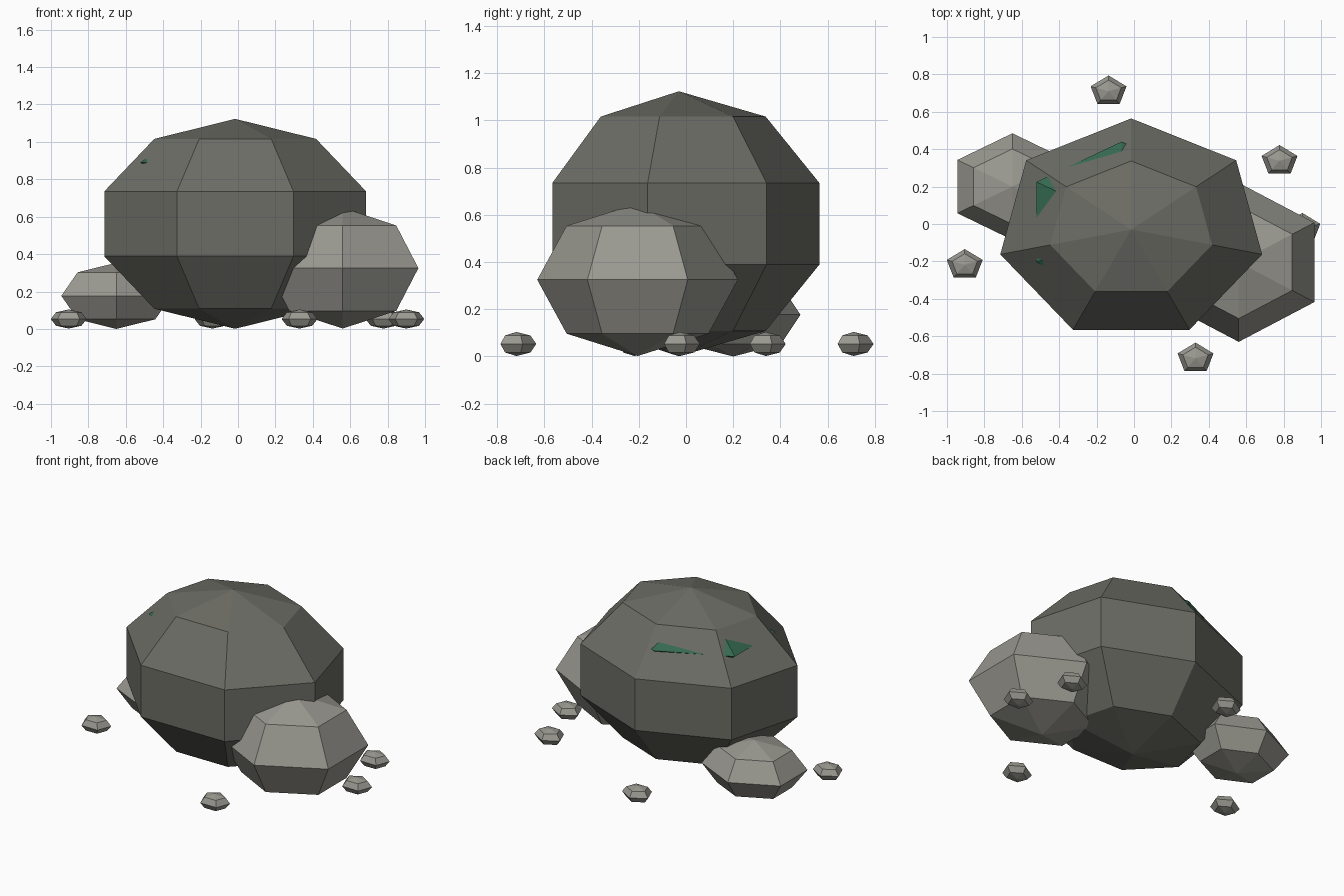
import bpy, bmesh
from mathutils import Matrix

if "Cube" in bpy.data.objects:
    bpy.data.objects.remove(bpy.data.objects["Cube"])


def material(name, rgb):
    m = bpy.data.materials.new(name)
    m.diffuse_color = (*rgb, 1)
    m.use_nodes = True
    m.node_tree.nodes["Principled BSDF"].inputs["Base Color"].default_value = m.diffuse_color
    return m


dark_stone = material("dark_stone", (0.15, 0.15, 0.13))
light_stone = material("light_stone", (0.32, 0.315, 0.28))
moss_green = material("moss_green", (0.035, 0.14, 0.08))


def rock(name, centre, radii, sides, rings, mat):
    """Flat-shaded low-poly ellipsoid with a corner pointing to +y."""
    bm = bmesh.new()
    bmesh.ops.create_uvsphere(bm, u_segments=sides, v_segments=rings, radius=1)
    # turn so that one corner lies exactly on +y
    bm.verts.ensure_lookup_table()
    v = max(bm.verts, key=lambda p: (round(p.co.xy.length, 4), p.co.y))
    turn = v.co.xy.angle_signed((0, 1))
    bmesh.ops.rotate(bm, verts=bm.verts, cent=(0, 0, 0),
                     matrix=Matrix.Rotation(-turn, 3, 'Z'))
    bmesh.ops.scale(bm, vec=radii, verts=bm.verts)
    mesh = bpy.data.meshes.new(name)
    bm.to_mesh(mesh)
    bm.free()
    mesh.materials.append(mat)
    ob = bpy.data.objects.new(name, mesh)
    ob.location = centre
    bpy.context.collection.objects.link(ob)
    return ob


# Large boulder
rock("main_boulder", (-0.015, -0.03, 0.562), (0.755, 0.625, 0.561), 7, 5, dark_stone)

# Moss cap, mostly sunk into the boulder with three corners poking out
rock("moss_cap", (-0.067, 0.01, 0.89), (0.525, 0.43, 0.13), 6, 4, moss_green)

# Two smaller rocks leaning on the boulder
rock("right_rock", (0.56, -0.205, 0.325), (0.467, 0.425, 0.323), 6, 4, light_stone)
rock("left_rock", (-0.65, 0.20, 0.177), (0.34, 0.285, 0.177), 6, 4, light_stone)

# Pebbles scattered around the base
for i, (x, y) in enumerate([(-0.136, 0.71), (0.778, 0.338), (-0.905, -0.218),
                            (0.329, -0.718), (0.90, -0.025)]):
    rock(f"pebble_{i + 1}", (x, y, 0.053), (0.101, 0.084, 0.051), 5, 4, light_stone)
